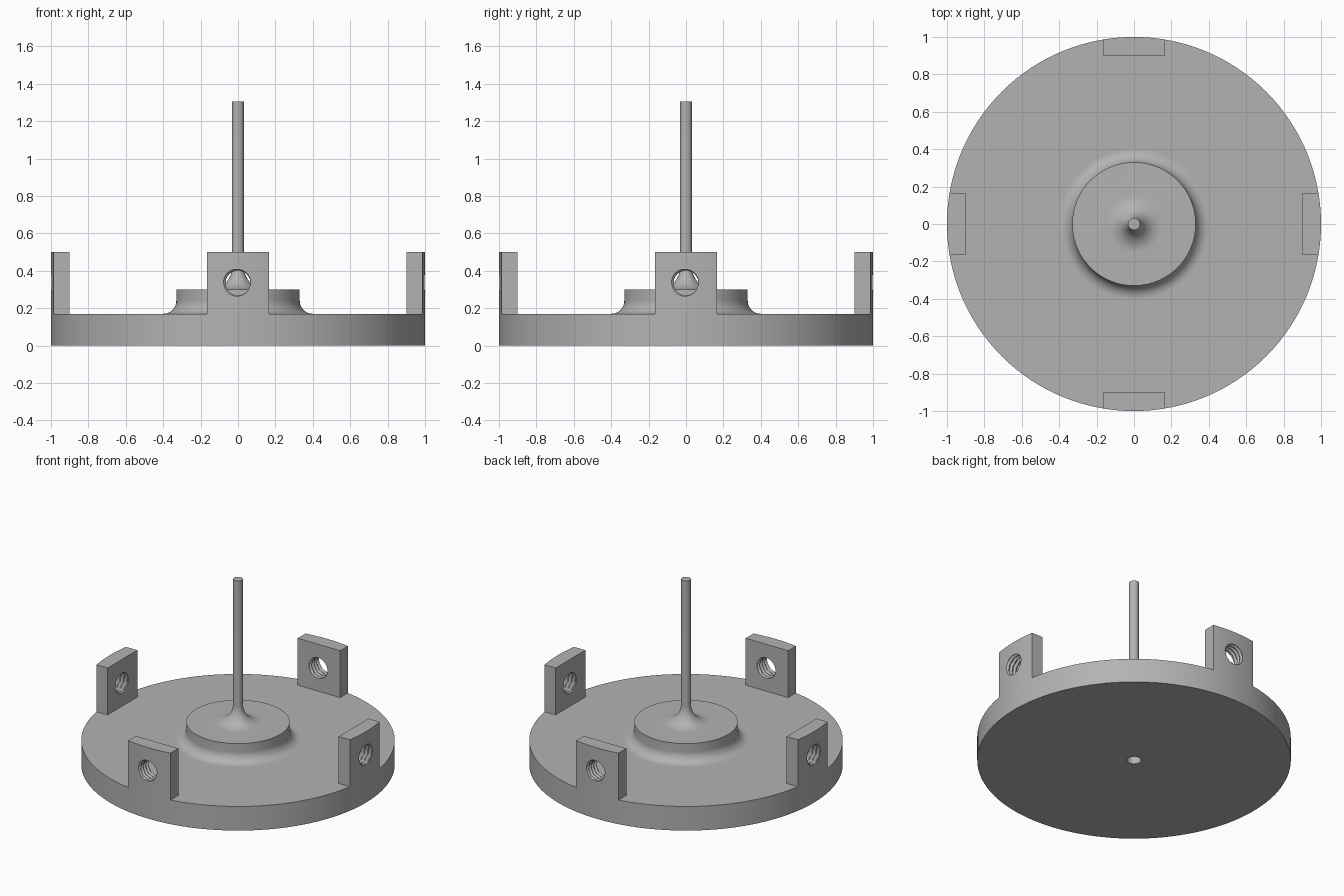
import bpy, bmesh
from math import pi, sin, cos

if "Cube" in bpy.data.objects:
    bpy.data.objects.remove(bpy.data.objects["Cube"])

SEG = 128
DECK, TAB_TOP, TAB_HALF, TAB_IN = 0.17, 0.5, 0.165, 0.9

metal = bpy.data.materials.new("satin grey")
metal.use_nodes = True
metal.diffuse_color = (0.45, 0.45, 0.45, 1)
metal.node_tree.nodes["Principled BSDF"].inputs["Base Color"].default_value = metal.diffuse_color


def add_object(name, bm):
    bmesh.ops.recalc_face_normals(bm, faces=bm.faces[:])
    mesh = bpy.data.meshes.new(name)
    bm.to_mesh(mesh)
    bm.free()
    obj = bpy.data.objects.new(name, mesh)
    bpy.context.collection.objects.link(obj)
    mesh.materials.append(metal)
    return obj


def skin(name, rings, cap_start=True, cap_end=True):
    """Join rings of points into a tube with optional end caps."""
    bm = bmesh.new()
    loops = [[bm.verts.new(p) for p in ring] for ring in rings]
    n = len(loops[0])
    for a, b in zip(loops, loops[1:]):
        for i in range(n):
            k = (i + 1) % n
            bm.faces.new((a[i], a[k], b[k], b[i]))
    if cap_start:
        bm.faces.new(loops[0])
    if cap_end:
        bm.faces.new(loops[-1])
    return add_object(name, bm)


def lathe(name, profile, seg, **caps):
    return skin(name, [[(r * cos(2 * pi * i / seg), r * sin(2 * pi * i / seg), z)
                        for i in range(seg)] for r, z in profile], **caps)


def fillet(cx, cz, radius, steps=12):
    """Concave quarter arc, from its foot up to its vertical side."""
    return [(cx - radius * sin(a), cz - radius * cos(a))
            for a in (pi / 2 * s / steps for s in range(steps + 1))]


def subtract(target, cutter):
    mod = target.modifiers.new(cutter.name, "BOOLEAN")
    mod.operation, mod.solver, mod.object = "DIFFERENCE", "EXACT", cutter
    cutter.hide_render = True
    cutter.hide_set(True)


def thread_cutter(name, axis, sign):
    """Helically ridged tapping tool lying across one tab."""
    pitch, minor, depth, rows, seg = 0.028, 0.066, 0.012, 10, 40
    rings = []
    for j in range(rows * 6 + 1):
        d = 0.86 + pitch * j / rows
        ring = []
        for i in range(seg):
            phase = (j / rows - i / seg) % 1
            wave = min(1, max(0, 1.25 - 2.5 * abs(2 * phase - 1) * 0.6))
            r = minor + depth * wave
            across, up = r * cos(2 * pi * i / seg), 0.335 + r * sin(2 * pi * i / seg)
            ring.append((sign * d, sign * across, up) if axis == "x"
                        else (-sign * across, sign * d, up))
        rings.append(ring)
    return skin(name, rings)


# Round base, with the four upright tabs left standing on its rim
base = lathe("base_with_tabs", [(1, 0), (1, TAB_TOP)], SEG)
outline = []
for q in range(4):
    c, s = (1, 0, -1, 0)[q], (0, 1, 0, -1)[q]
    for x, y in ((1.5, -TAB_HALF), (TAB_IN, -TAB_HALF), (TAB_IN, TAB_HALF), (1.5, TAB_HALF)):
        outline.append((x * c - y * s, x * s + y * c))
subtract(base, skin("deck_cutter", [[(x, y, z) for x, y in outline] for z in (DECK, 0.8)]))

# Blind hole under the base and threaded holes through the tabs
subtract(base, lathe("bottom_hole_cutter", [(0.045, -0.1), (0.045, 0.13)], 32))
for axis in "xy":
    for sign in (-1, 1):
        side = "plus" if sign > 0 else "minus"
        subtract(base, thread_cutter(f"thread_cutter_{side}_{axis}", axis, sign))

# Hub with filleted foot, flaring up into the thin rod
profile = fillet(0.40, DECK + 0.07, 0.07) + [(0.33, 0.30)]
profile += fillet(0.152, 0.42, 0.12) + [(0.032, 1.305)]
hub = lathe("hub_and_rod", profile, 96, cap_start=False)

for obj in (base, hub):
    bpy.ops.object.select_all(action="DESELECT")
    obj.select_set(True)
    bpy.context.view_layer.objects.active = obj
    if obj is base:
        for mod in list(obj.modifiers):
            bpy.ops.object.modifier_apply(modifier=mod.name)
    bpy.ops.object.shade_smooth_by_angle(angle=0.6)
